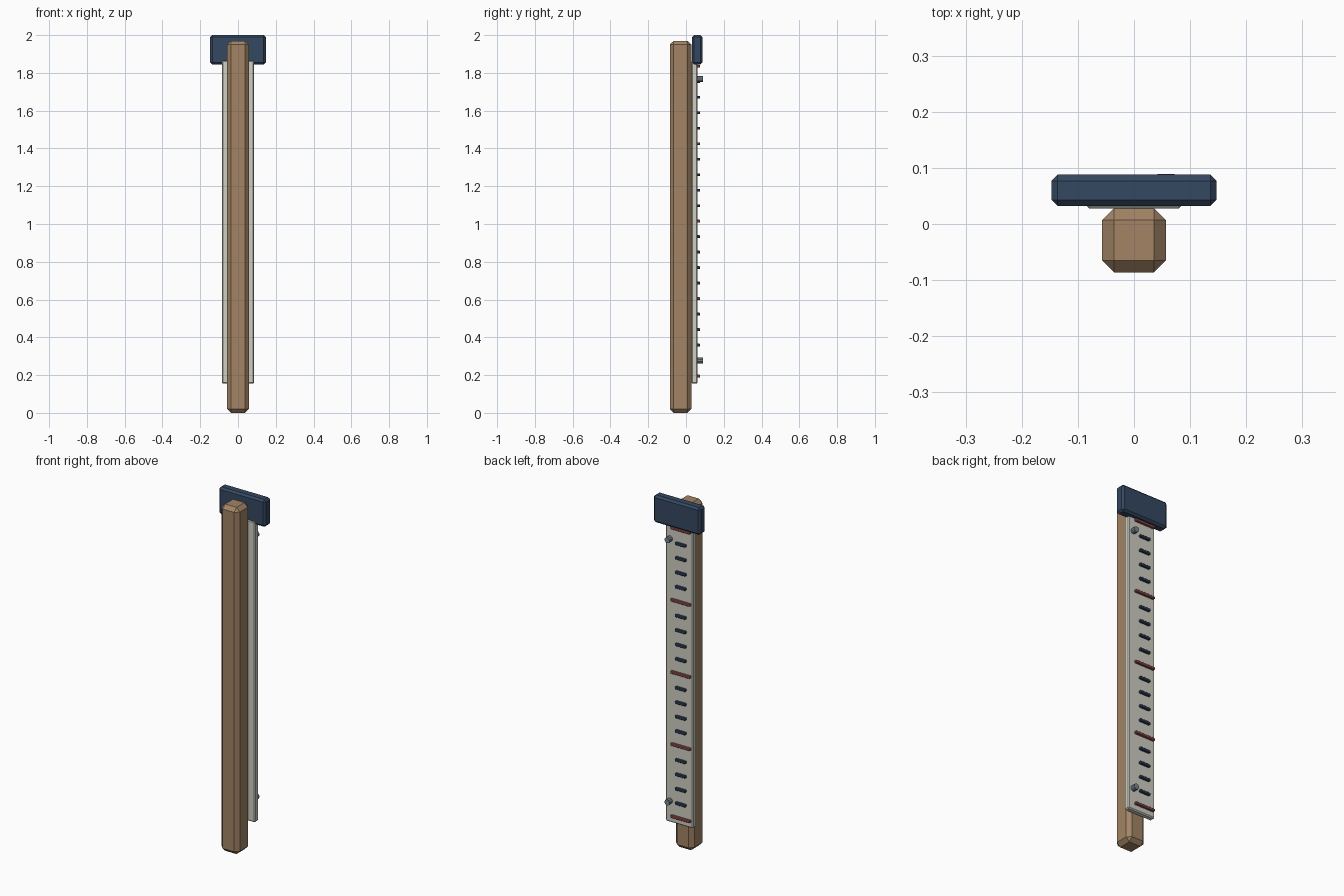
import bpy, math

if "Cube" in bpy.data.objects:
    bpy.data.objects.remove(bpy.data.objects["Cube"])


def material(name, color):
    m = bpy.data.materials.new(name)
    m.diffuse_color = (*color, 1)
    m.use_nodes = True
    m.node_tree.nodes["Principled BSDF"].inputs["Base Color"].default_value = m.diffuse_color
    return m


WOOD = material("wood", (0.36, 0.23, 0.13))
BOARD = material("pale_paint", (0.62, 0.62, 0.55))
NAVY = material("navy", (0.035, 0.065, 0.12))
RED = material("red", (0.36, 0.09, 0.09))
STEEL = material("steel", (0.2, 0.24, 0.29))


def box(name, x, y, z, bevel, mat):
    """Chamfered box from (min, max) ranges."""
    bpy.ops.mesh.primitive_cube_add(size=1, location=[sum(r) / 2 for r in (x, y, z)])
    ob = bpy.context.object
    ob.name = name
    ob.scale = [r[1] - r[0] for r in (x, y, z)]
    bpy.ops.object.transform_apply(location=False, rotation=False, scale=True)
    mod = ob.modifiers.new("chamfer", 'BEVEL')
    mod.width = bevel
    mod.segments = 1
    ob.data.materials.append(mat)
    return ob


# Post, gauge board and cap
box("post", (-0.057, 0.057), (-0.086, 0.028), (0, 1.97), 0.021, WOOD)
box("gauge_board", (-0.086, 0.086), (0.028, 0.061), (0.155, 1.865), 0.006, BOARD)
box("cap", (-0.147, 0.147), (0.032, 0.088), (1.845, 2.0), 0.011, NAVY)

# Graduation marks on the back, every fifth one long and red
for i in range(21):
    major = i % 5 == 0
    half = 0.062 if major else 0.033
    z = 0.195 + i * 0.082
    box(f"{'major' if major else 'minor'}_mark_{i:02d}",
        (-0.014 - half, -0.014 + half), (0.059, 0.075), (z - 0.0075, z + 0.0075),
        0.003, RED if major else NAVY)

# Bolts holding the board to the post
for label, z in (("lower", 0.277), ("upper", 1.767)):
    bpy.ops.mesh.primitive_cylinder_add(vertices=10, radius=0.016, depth=0.031,
                                        location=(0.057, 0.0735, z),
                                        rotation=(math.pi / 2, 0, 0))
    bolt = bpy.context.object
    bolt.name = f"{label}_bolt"
    bolt.data.materials.append(STEEL)
